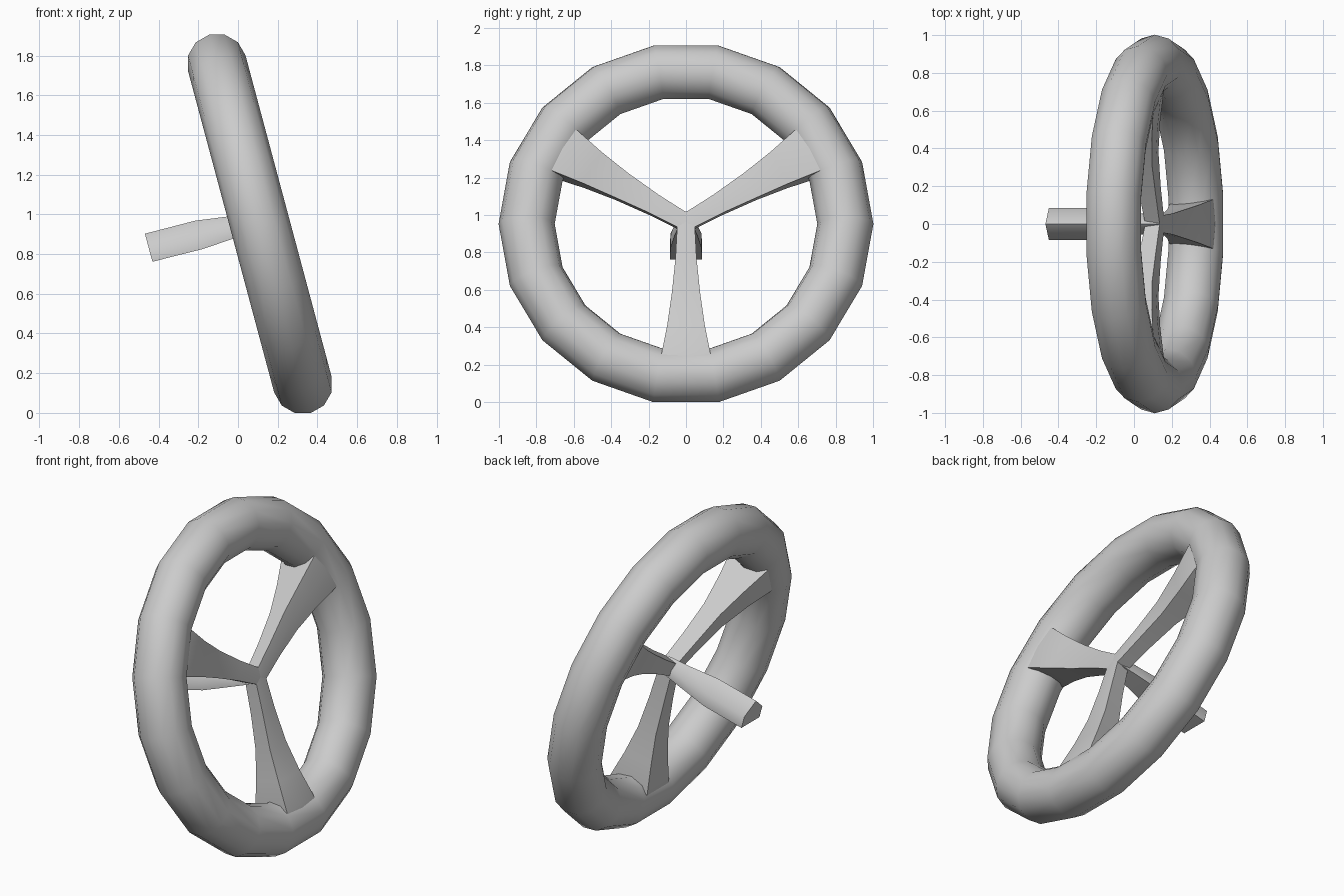
import bpy, bmesh
from math import radians, sin, cos, pi
from mathutils import Matrix, Vector

if "Cube" in bpy.data.objects:
    bpy.data.objects.remove(bpy.data.objects["Cube"])

# Wheel frame: local x = wheel axis, local z = up in the wheel plane
FRAME = Matrix.Translation((0.11, 0, 0.952)) @ Matrix.Rotation(radians(-15), 4, 'Y')


def loft(name, rings, matrix, closed=False, angle=40):
    """Skin a list of equal-sized point rings into a mesh object."""
    bm = bmesh.new()
    rows = [[bm.verts.new(p) for p in ring] for ring in rings]
    n = len(rows[0])
    pairs = list(zip(rows, rows[1:]))
    if closed:
        pairs.append((rows[-1], rows[0]))
    for a, b in pairs:
        for i in range(n):
            j = (i + 1) % n
            bm.faces.new((a[i], a[j], b[j], b[i]))
    if not closed:
        bm.faces.new(rows[0])
        bm.faces.new(rows[-1])
    bmesh.ops.recalc_face_normals(bm, faces=bm.faces)
    me = bpy.data.meshes.new(name)
    bm.to_mesh(me)
    bm.free()
    ob = bpy.data.objects.new(name, me)
    bpy.context.collection.objects.link(ob)
    ob.matrix_world = matrix
    bpy.ops.object.select_all(action='DESELECT')
    ob.select_set(True)
    bpy.context.view_layer.objects.active = ob
    bpy.ops.object.shade_smooth_by_angle(angle=radians(angle))
    return ob


# Rim: 18 segments, 12-sided tube
rim = []
for k in range(18):
    a = radians(10 + 20 * k)
    ring = []
    for i in range(12):
        t = 2 * pi * i / 12
        r = 0.852 + 0.15 * cos(t)
        ring.append(Vector((0.15 * sin(t), r * sin(a), r * cos(a))))
    rim.append(ring)
loft("rim", rim, FRAME, closed=True)

# Spokes: flared at the rim; (radius, half width, half depth)
STATIONS = [(-0.02, 0.045, 0.04), (0.20, 0.056, 0.046), (0.40, 0.076, 0.056),
            (0.58, 0.10, 0.085), (0.745, 0.13, 0.12), (0.82, 0.13, 0.115)]


def spoke_ring(r, w, d):
    return [Vector(p) for p in ((d, w, r), (d * 1.08, 0, r), (d, -w, r),
                                (-d, -w * 0.8, r), (-d, w * 0.8, r))]


for k, name in enumerate(("upper_left_spoke", "lower_spoke", "upper_right_spoke")):
    turn = Matrix.Rotation(radians(60 + 120 * k), 4, 'X')
    loft(name, [spoke_ring(*s) for s in STATIONS], FRAME @ turn)

# Column: house-shaped section; (axis position, half width, top, bottom)
COLUMN = [(0.04, 0.04, 0.06, -0.025), (-0.12, 0.062, 0.074, -0.035),
          (-0.31, 0.083, 0.10, -0.048), (-0.572, 0.086, 0.102, -0.044)]
loft("column", [[Vector(p) for p in ((x, 0, t), (x, w, t * 0.3), (x, w, b),
                                     (x, -w, b), (x, -w, t * 0.3))]
                for x, w, t, b in COLUMN], FRAME, angle=60)
